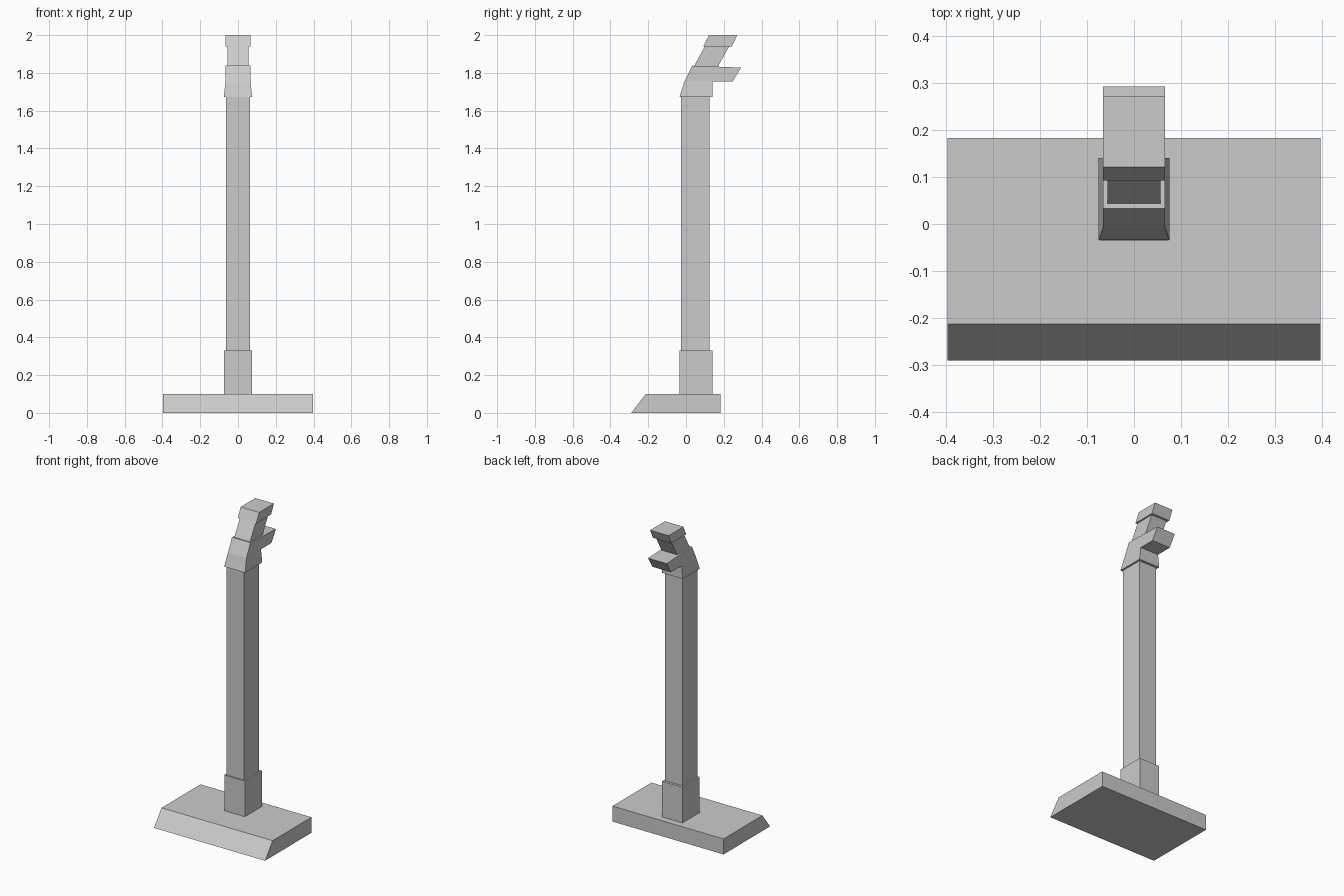
import bpy, bmesh

if "Cube" in bpy.data.objects:
    bpy.data.objects.remove(bpy.data.objects["Cube"])


def prism(name, profile, split=None):
    """Mirror a side profile of (y, z, half_width) points across x = 0 and skin it."""
    bm = bmesh.new()
    left = [bm.verts.new((-w, y, z)) for y, z, w in profile]
    right = [bm.verts.new((w, y, z)) for y, z, w in profile]
    n = len(profile)
    for i in range(n):
        j = (i + 1) % n
        bm.faces.new((left[i], left[j], right[j], right[i]))
    for ring in (left, right):
        side = bm.faces.new(ring)
        if split:  # crease between tapered and straight areas
            bmesh.utils.face_split(side, ring[split[0]], ring[split[1]])
    bmesh.ops.recalc_face_normals(bm, faces=bm.faces)
    mesh = bpy.data.meshes.new(name)
    bm.to_mesh(mesh)
    bm.free()
    obj = bpy.data.objects.new(name, mesh)
    bpy.context.collection.objects.link(obj)
    return obj


def slab(name, w, z0, z1, bottom, top):
    """Block whose front and back edges may shift between bottom and top."""
    return prism(name, [(bottom[0], z0, w), (bottom[1], z0, w),
                        (top[1], z1, w), (top[0], z1, w)])


# Foot plate with sloped front
slab("base", 0.396, 0.0, 0.10, (-0.29, 0.183), (-0.213, 0.183))

# Upright post and its lower collar
slab("lower_collar", 0.073, 0.10, 0.33, (-0.035, 0.14), (-0.035, 0.14))
slab("post", 0.063, 0.33, 1.673, (-0.027, 0.124), (-0.027, 0.124))

# Bent head: tapered socket flowing into a rearward arm
prism("head", [(-0.034, 1.673, 0.075), (0.14, 1.673, 0.075),
               (0.14, 1.755, 0.066), (0.247, 1.755, 0.066),
               (0.292, 1.828, 0.066), (0.033, 1.838, 0.066),
               (-0.008, 1.755, 0.066)], split=(2, 6))

# Leaning neck and cap
slab("neck", 0.056, 1.835, 1.94, (0.042, 0.17), (0.10, 0.228))
slab("cap", 0.066, 1.94, 2.0, (0.092, 0.243), (0.121, 0.271))
